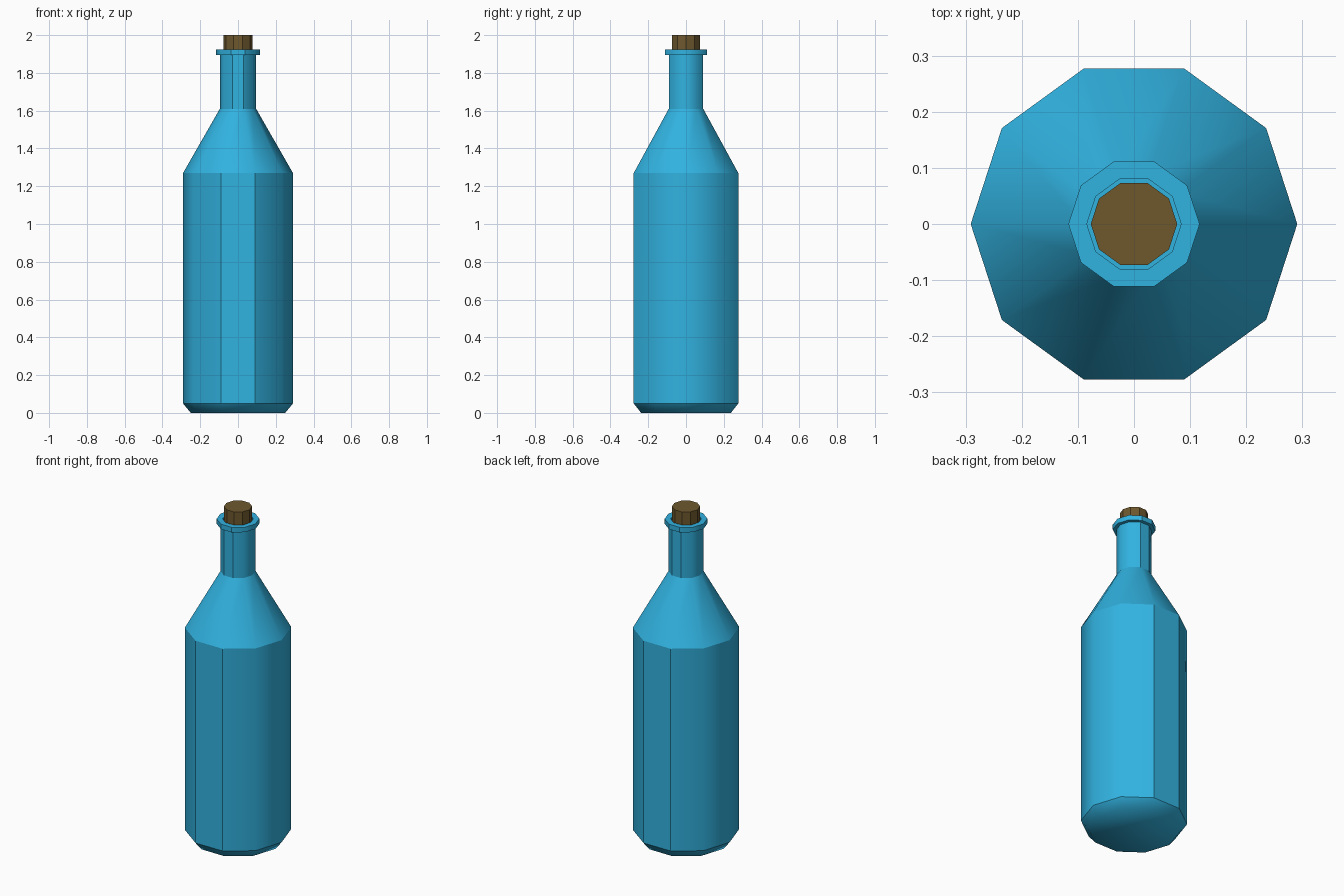
import bpy
import bmesh
from math import cos, sin, pi

SIDES = 10


def make_material(name, color):
    mat = bpy.data.materials.new(name)
    mat.use_nodes = True
    mat.diffuse_color = color
    mat.node_tree.nodes["Principled BSDF"].inputs["Base Color"].default_value = color
    return mat


def lathe(name, profile, material, smooth_rings=None):
    """Revolve (radius, z) points and cap both ends.
    smooth_rings: profile indices whose ring stays soft; None means flat shading."""
    bm = bmesh.new()
    rings = [[bm.verts.new((r * cos(2 * pi * i / SIDES), r * sin(2 * pi * i / SIDES), z))
              for i in range(SIDES)] for r, z in profile]
    for low, high in zip(rings, rings[1:]):
        for i in range(SIDES):
            j = (i + 1) % SIDES
            bm.faces.new((low[i], low[j], high[j], high[i]))
    bm.faces.new(rings[0][::-1])
    bm.faces.new(rings[-1])
    if smooth_rings is not None:
        for face in bm.faces:
            face.smooth = True
        # Crisp rings between the sections
        for k, ring in enumerate(rings):
            if k not in smooth_rings:
                for i in range(SIDES):
                    bm.edges.get((ring[i], ring[(i + 1) % SIDES])).smooth = False
        # Crisp upright edges framing the front and back panels
        for edge in bm.edges:
            a, b = (v.co for v in edge.verts)
            upright = abs(a.x - b.x) < 0.001 and abs(a.y - b.y) < 0.001
            if upright and abs(a.y) > 2 * abs(a.x):
                edge.smooth = False
    mesh = bpy.data.meshes.new(name)
    bm.to_mesh(mesh)
    bm.free()
    mesh.materials.append(material)
    obj = bpy.data.objects.new(name, mesh)
    bpy.context.collection.objects.link(obj)
    return obj


default_cube = bpy.data.objects.get("Cube")
if default_cube:
    bpy.data.objects.remove(default_cube)

glass = make_material("blue_glass", (0.031, 0.445, 0.745, 1))
cork = make_material("brown_cork", (0.156, 0.098, 0.027, 1))

# Bottle: bevelled foot, straight body, sloping shoulder, neck, lip and mouth recess
lathe("bottle", [(0.25, 0), (0.291, 0.05), (0.291, 1.27), (0.096, 1.61),
                 (0.096, 1.895), (0.117, 1.895), (0.117, 1.925),
                 (0.084, 1.925), (0.084, 1.88)], glass, smooth_rings={0})

# Stopper seated in the mouth
lathe("stopper", [(0.077, 1.8), (0.077, 2.0)], cork)
